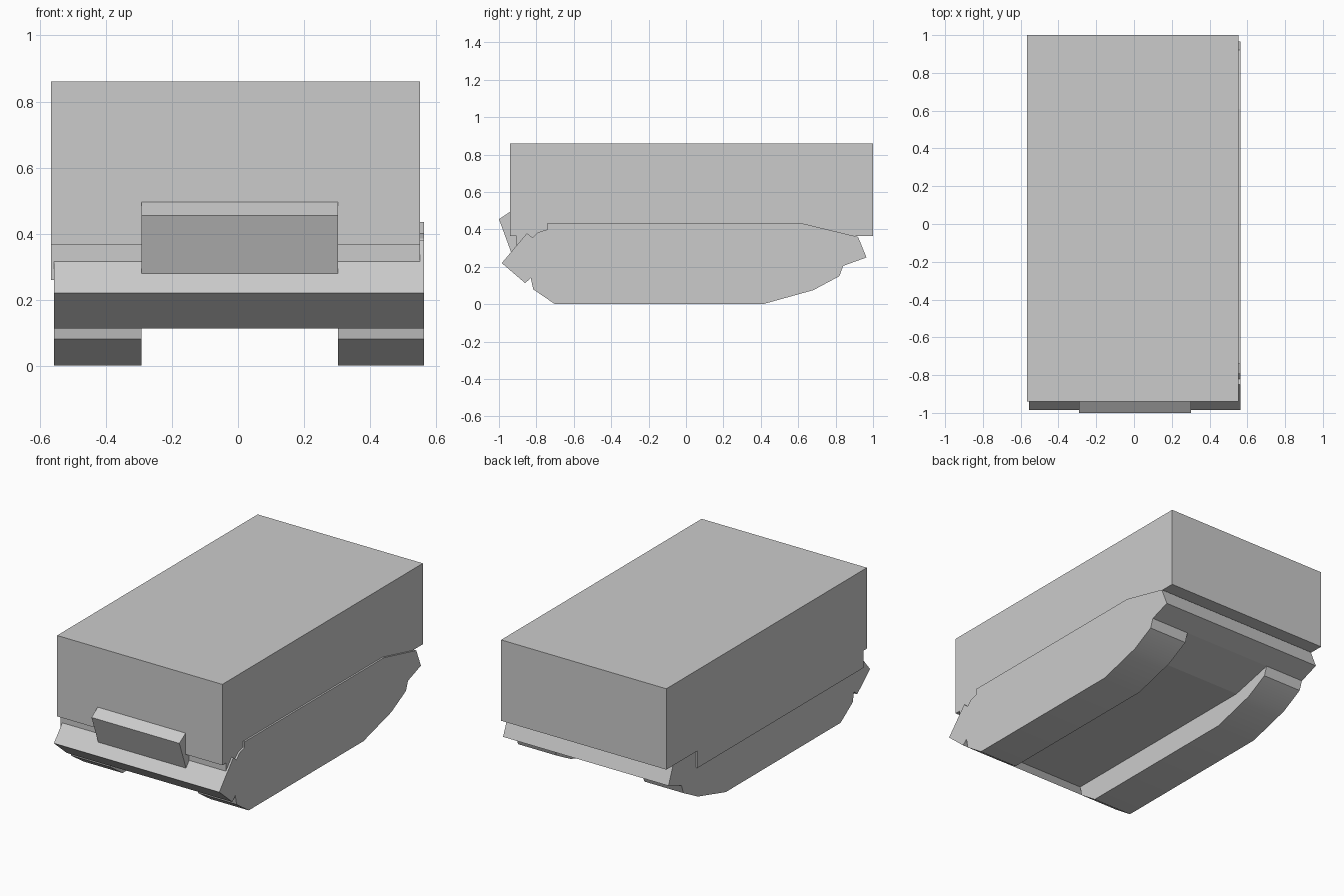
import bpy
import bmesh

cube = bpy.data.objects.get("Cube")
if cube:
    bpy.data.objects.remove(cube, do_unlink=True)

grey = bpy.data.materials.new("plain_grey")
grey.use_nodes = True
grey.diffuse_color = (0.6, 0.6, 0.6, 1)
bsdf = next(n for n in grey.node_tree.nodes if n.type == "BSDF_PRINCIPLED")
bsdf.inputs["Base Color"].default_value = grey.diffuse_color


def extrude_profile(name, profile, x_min, x_max, smooth=False):
    """Extrude a (y, z) outline across x into a closed solid."""
    bm = bmesh.new()
    face = bm.faces.new([bm.verts.new((x_min, y, z)) for y, z in profile])
    result = bmesh.ops.extrude_face_region(bm, geom=[face], use_keep_orig=True)
    moved = [v for v in result["geom"] if isinstance(v, bmesh.types.BMVert)]
    bmesh.ops.translate(bm, verts=moved, vec=(x_max - x_min, 0, 0))
    bmesh.ops.recalc_face_normals(bm, faces=bm.faces)
    mesh = bpy.data.meshes.new(name)
    bm.to_mesh(mesh)
    bm.free()
    mesh.materials.append(grey)
    obj = bpy.data.objects.new(name, mesh)
    bpy.context.collection.objects.link(obj)
    if smooth:
        bpy.ops.object.select_all(action="DESELECT")
        obj.select_set(True)
        bpy.context.view_layer.objects.active = obj
        bpy.ops.object.shade_smooth_by_angle(angle=0.4)
    return obj


# Upper box with the lower skirt that sinks into the hull
extrude_profile("upper_box", [
    (-0.94, 0.86), (1.0, 0.86), (1.0, 0.365), (0.70, 0.365),
    (0.70, 0.26), (-0.905, 0.26), (-0.905, 0.365), (-0.94, 0.365),
], -0.567, 0.552)

# Hull with wedge-shaped nose and tail
extrude_profile("hull", [
    (-0.83, 0.14), (0.57, 0.14), (0.84, 0.205), (0.965, 0.25),
    (0.92, 0.36), (0.61, 0.435), (-0.74, 0.435), (-0.74, 0.40),
    (-0.79, 0.385), (-0.82, 0.355), (-0.85, 0.38), (-0.985, 0.22),
    (-0.86, 0.113),
], -0.557, 0.563)

# Pair of running tracks under the hull
track_profile = [
    (-0.70, 0.0), (0.41, 0.0), (0.68, 0.075), (0.82, 0.15),
    (0.84, 0.205), (0.57, 0.14), (-0.83, 0.14), (-0.817, 0.08),
]
extrude_profile("right_track", track_profile, -0.557, -0.292, smooth=True)
extrude_profile("left_track", track_profile, 0.303, 0.563, smooth=True)

# Slanted plate on the nose
extrude_profile("front_plate", [
    (-1.0, 0.455), (-0.94, 0.495), (-0.90, 0.36), (-0.90, 0.275),
    (-0.934, 0.275),
], -0.292, 0.303)
